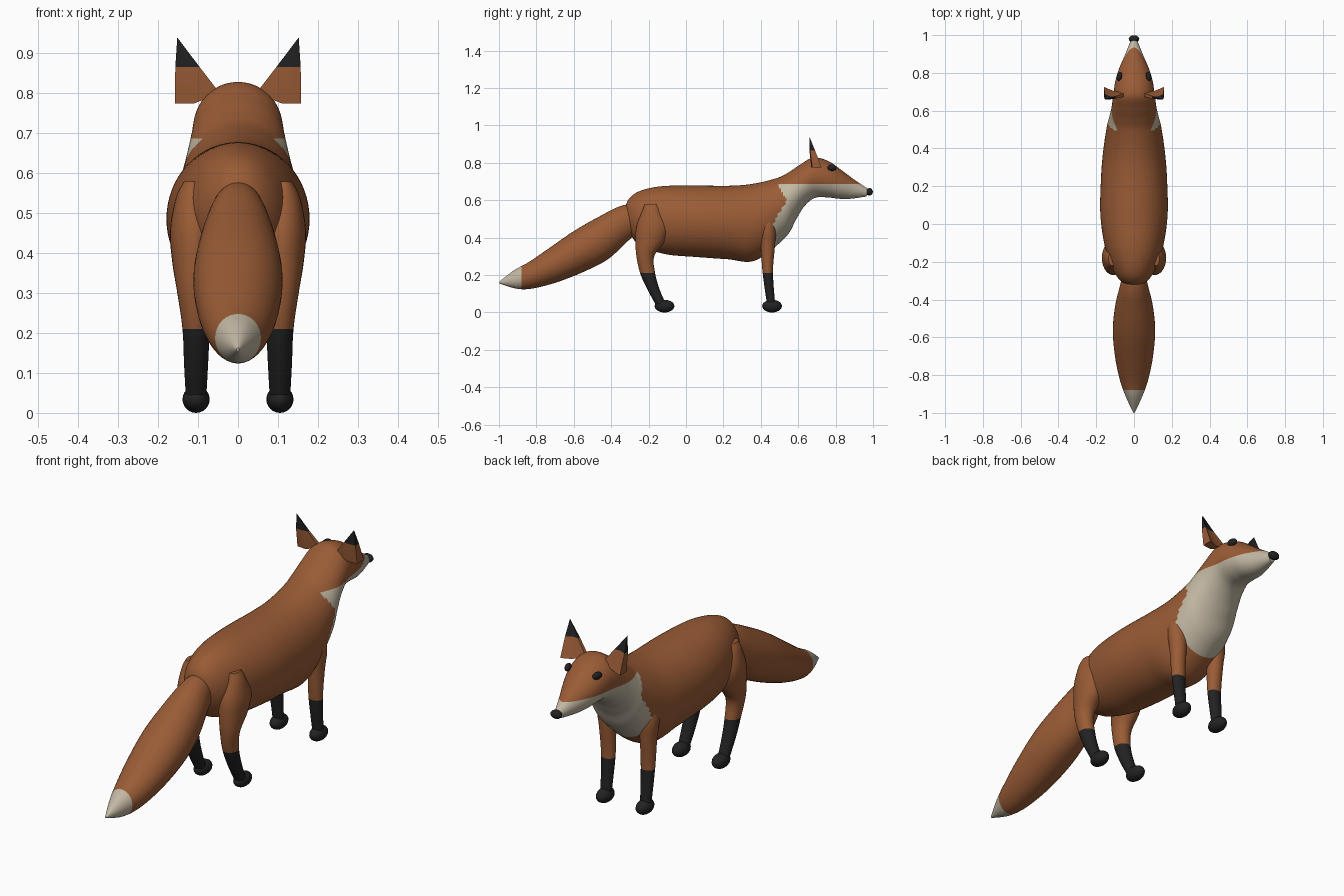
import bpy, bmesh, math
from mathutils import Vector

cube = bpy.data.objects.get("Cube")
if cube:
    bpy.data.objects.remove(cube)


def material(name, rgb):
    m = bpy.data.materials.new(name)
    m.use_nodes = True
    m.diffuse_color = (*rgb, 1)
    node = next(n for n in m.node_tree.nodes if n.type == 'BSDF_PRINCIPLED')
    node.inputs["Base Color"].default_value = (*rgb, 1)
    node.inputs["Roughness"].default_value = 0.8
    return m


RUST = material("rust fur", (0.32, 0.105, 0.036))
CREAM = material("cream fur", (0.54, 0.475, 0.365))
BLACK = material("black fur", (0.016, 0.016, 0.017))


def finish(name, bm, mats, rule=None, cut=None, angle=60):
    """Cut along a colour border, paint by rule and shade."""
    if cut:
        bmesh.ops.bisect_plane(bm, geom=bm.verts[:] + bm.edges[:] + bm.faces[:],
                               plane_co=cut[0], plane_no=cut[1])
    bmesh.ops.recalc_face_normals(bm, faces=bm.faces[:])
    if rule:
        for f in bm.faces:
            f.material_index = int(rule(f.calc_center_median()))
    me = bpy.data.meshes.new(name)
    bm.to_mesh(me)
    bm.free()
    ob = bpy.data.objects.new(name, me)
    bpy.context.collection.objects.link(ob)
    for m in mats:
        me.materials.append(m)
    bpy.ops.object.select_all(action='DESELECT')
    ob.select_set(True)
    bpy.context.view_layer.objects.active = ob
    bpy.ops.object.shade_smooth_by_angle(angle=math.radians(angle))
    return ob


def spline(rows, steps):
    """Catmull-Rom interpolation through rows of numbers."""
    out = []
    for i in range(len(rows) - 1):
        a, b, c, d = (Vector(rows[max(0, min(len(rows) - 1, k))])
                      for k in range(i - 1, i + 3))
        for s in range(steps):
            t = s / steps
            out.append(b + (c - a) * t / 2 + (a * 2 - b * 5 + c * 4 - d) * t * t / 2
                       + (b * 3 - a - c * 3 + d) * t ** 3 / 2)
    return out + [Vector(rows[-1])]


def loft(rows, sides, steps):
    """Skin over ellipses: y, z of two opposite points, half width, centre x."""
    bm = bmesh.new()
    rings = []
    for y1, z1, y2, z2, w, cx in spline(rows, steps):
        ring = []
        for k in range(sides):
            a = math.tau * k / sides
            t = (1 + math.cos(a)) / 2
            ring.append(bm.verts.new((cx + w * math.sin(a),
                                      y2 + (y1 - y2) * t, z2 + (z1 - z2) * t)))
        rings.append(ring)
    for r, q in zip(rings, rings[1:]):
        for k in range(sides):
            n = (k + 1) % sides
            bm.faces.new((r[k], r[n], q[n], q[k]))
    bm.faces.new(rings[0])
    bm.faces.new(rings[-1])
    return bm


def ellipsoid(name, centre, radii, turn=0):
    bm = bmesh.new()
    bmesh.ops.create_uvsphere(bm, u_segments=20, v_segments=12, radius=1)
    ob = finish(name, bm, [BLACK])
    ob.location, ob.scale, ob.rotation_euler.z = centre, radii, turn


# Body, neck and head in one skin, with a cream chest and muzzle
body = [(-.33, .53, -.31, .46, .03, 0), (-.31, .60, -.28, .39, .075, 0),
        (-.25, .648, -.22, .345, .115, 0), (-.13, .675, -.10, .31, .155, 0),
        (.05, .678, .05, .297, .178, 0), (.25, .678, .22, .285, .175, 0),
        (.37, .69, .37, .278, .165, 0), (.49, .72, .53, .40, .145, 0),
        (.55, .75, .59, .50, .13, 0), (.61, .79, .635, .57, .118, 0),
        (.68, .828, .69, .613, .11, 0), (.76, .81, .76, .615, .098, 0),
        (.83, .762, .82, .608, .078, 0), (.90, .71, .88, .608, .05, 0),
        (.975, .66, .965, .62, .018, 0)]


def is_bib(c):
    return .335 < c.z < .687 and c.y > .49 + max(-.02, .05 - abs(c.z - .6) * .6)


finish("body", loft(body, 64, 10), [RUST, CREAM], is_bib,
       ((0, 0, .687), (0, 0, 1)))

# Tail with a cream tip
tail = [(-.18, .58, -.20, .46, .04, 0), (-.33, .575, -.29, .40, .07, 0),
        (-.46, .515, -.41, .29, .10, 0), (-.60, .435, -.53, .225, .112, 0),
        (-.73, .345, -.68, .165, .10, 0), (-.84, .27, -.81, .13, .075, 0),
        (-.92, .225, -.90, .126, .045, 0), (-1, .163, -.998, .155, .004, 0)]
finish("tail", loft(tail, 40, 6), [RUST, CREAM], lambda c: c.y < -.88,
       ((0, -.88, 0), (0, 1, 0)))

# Legs: height, back y, front y, half width, centre x
hind = [(.58, -.22, -.15, .02, .115), (.54, -.235, -.13, .04, .115),
        (.46, -.265, -.09, .06, .11), (.38, -.27, -.115, .055, .11),
        (.30, -.265, -.17, .042, .11), (.21, -.245, -.165, .034, .105),
        (.12, -.205, -.14, .03, .105), (.03, -.155, -.10, .025, .105)]
fore = [(.56, .41, .46, .02, .12), (.45, .395, .48, .045, .112),
        (.35, .40, .475, .038, .108), (.21, .41, .465, .033, .105),
        (.03, .435, .478, .025, .105)]

for side, s in (("left", 1), ("right", -1)):
    for kind, rows, foot_y in (("hind", hind, -.115), ("front", fore, .46)):
        rings = [(f, z, b, z, w, s * x) for z, b, f, w, x in rows]
        finish(f"{kind}_leg_{side}", loft(rings, 28, 6), [RUST, BLACK],
               lambda c: c.z < .21, ((0, 0, .21), (0, 0, 1)))
        ellipsoid(f"{kind}_paw_{side}", (s * .105, foot_y, .034),
                  (.034, .053, .034))

    # Ear: tapering wedge with a black point
    bm = bmesh.new()
    low = [(.045, .675, .80), (.11, .67, .775), (.158, .675, .775),
           (.158, .725, .775), (.11, .705, .775), (.045, .695, .80)]
    mid = [(.096, .664, .866), (.125, .66, .866), (.157, .663, .866),
           (.157, .69, .866), (.125, .674, .866), (.096, .676, .866)]
    low, mid = ([bm.verts.new((s * x, y, z)) for x, y, z in p] for p in (low, mid))
    tip = bm.verts.new((s * .152, .66, .94))
    for k in range(6):
        n = (k + 1) % 6
        bm.faces.new((low[k], low[n], mid[n], mid[k]))
        bm.faces.new((mid[k], mid[n], tip))
    bm.faces.new(low)
    finish(f"ear_{side}", bm, [RUST, BLACK], lambda c: c.z > .866, angle=40)

    ellipsoid(f"eye_{side}", (s * .077, .781, .774), (.014, .025, .017), s * .25)

# Nose
ellipsoid("nose", (0, .98, .645), (.028, .019, .02))
